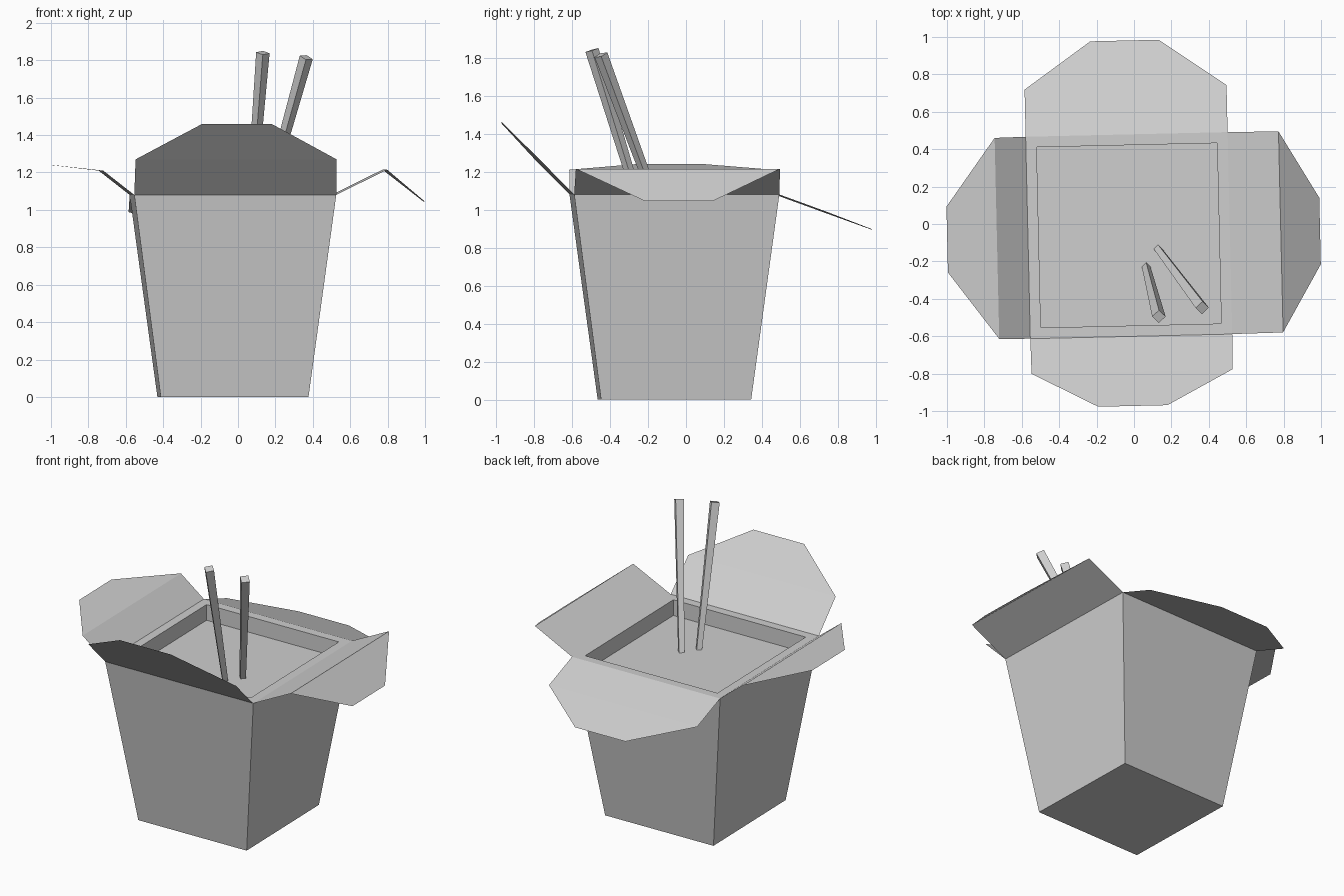
import bpy
import math
from mathutils import Vector

cube = bpy.data.objects.get("Cube")
if cube:
    bpy.data.objects.remove(cube, do_unlink=True)

CENTRE = (-0.027, -0.061, 0)
TURN = 0.023      # slight turn of the whole carton
RIM = 1.08        # height of the rim
FILL = 0.975      # height of the contents

card = bpy.data.materials.new("light grey")
card.use_nodes = True
card.diffuse_color = (0.62, 0.62, 0.62, 1)
card.node_tree.nodes["Principled BSDF"].inputs["Base Color"].default_value = card.diffuse_color


def add_mesh(name, verts, faces, angle):
    mesh = bpy.data.meshes.new(name)
    mesh.from_pydata(verts, [], faces)
    mesh.materials.append(card)
    obj = bpy.data.objects.new(name, mesh)
    obj.location = CENTRE
    obj.rotation_euler.z = angle
    bpy.context.collection.objects.link(obj)
    return obj


# Tapered carton: square rings joined from the base, over the rim, to the contents
rings = [(0.395, 0), (0.54, RIM), (0.4825, RIM), (0.4825, FILL)]
verts = [(sx * r, sy * r, z) for r, z in rings
         for sx, sy in ((-1, -1), (1, -1), (1, 1), (-1, 1))]
faces = [(3, 2, 1, 0)]
for k in range(len(rings) - 1):
    a = 4 * k
    for i in range(4):
        j = (i + 1) % 4
        faces.append((a + i, a + j, a + 4 + j, a + 4 + i))
faces.append(tuple(range(len(verts) - 4, len(verts))))
add_mesh("carton", verts, faces, TURN)


# Lid flaps: thin sheets of card, each row is (distance out, half width, height)
def flap(name, quarter, rows):
    rows = [(0.54, 0.54, RIM)] + rows
    verts = [(d, s * h, z) for d, h, z in rows for s in (-1, 1)]
    faces = [(2 * i, 2 * i + 2, 2 * i + 3, 2 * i + 1) for i in range(len(rows) - 1)]
    add_mesh(name, verts, faces, TURN + quarter * math.pi / 2)


flap("left_flap", 0, [(0.812, 0.5375, 1.215), (1.022, 0.178, 1.045)])
flap("back_flap", 1, [(0.792, 0.54, 0.988), (1.042, 0.183, 0.895)])
flap("right_flap", 2, [(0.706, 0.5375, 1.21), (0.972, 0.176, 1.24)])
flap("front_flap", 3, [(0.728, 0.5375, 1.27), (0.912, 0.185, 1.46)])


# Chopsticks: square tapered rods leaning out of the contents
def chopstick(name, foot, top):
    foot, top = Vector(foot), Vector(top)
    axis = top - foot
    bpy.ops.mesh.primitive_cone_add(vertices=4, radius1=0.023, radius2=0.036,
                                    depth=axis.length, location=(foot + top) / 2)
    obj = bpy.context.object
    obj.name = name
    obj.rotation_euler = Vector((0, 0, 1)).rotation_difference(axis).to_euler()
    obj.data.materials.append(card)


chopstick("chopstick_right", (0.064, -0.225, 0.96), (0.133, -0.495, 1.84))
chopstick("chopstick_left", (0.126, -0.13, 0.96), (0.365, -0.448, 1.815))
